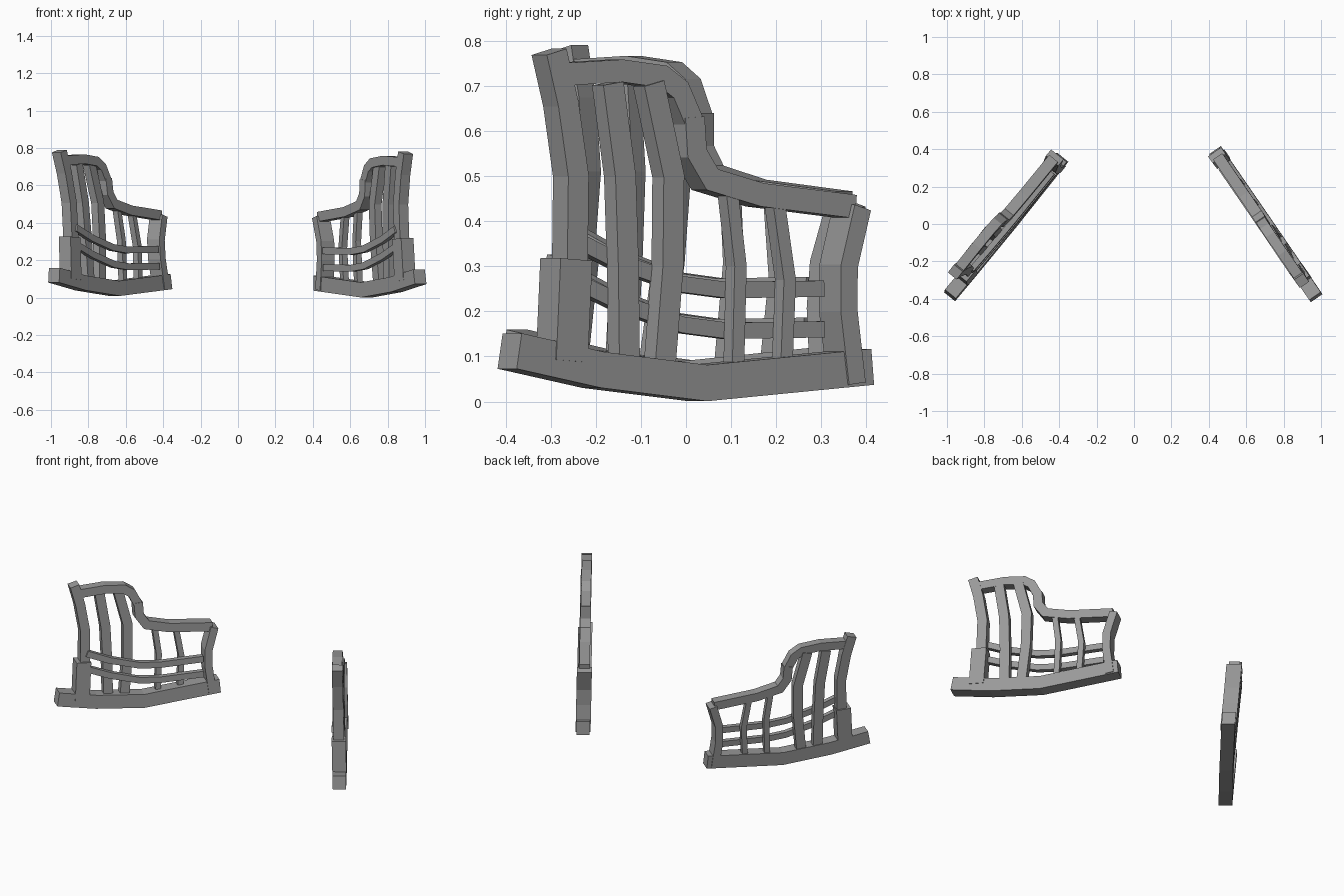
import bpy
from math import sin, cos, radians
from mathutils import Vector

cube = bpy.data.objects.get("Cube")
if cube:
    bpy.data.objects.remove(cube, do_unlink=True)

# One plain grey for all the woodwork
grey = bpy.data.materials.new("weathered grey")
grey.use_nodes = True
colour = (0.32, 0.32, 0.32, 1)
grey.diffuse_color = colour
grey.node_tree.nodes["Principled BSDF"].inputs["Base Color"].default_value = colour

# Parts in the panel plane: name, path (along, height), width, thickness, outward offset
PARTS = [
    ("bottom_beam", [(-.475, .112), (-.25, .07), (.03, .041), (.475, .077)], .08, .075, 0),
    ("tall_post", [(-.325, .1), (-.31, .32), (-.305, .5), (-.33, .66), (-.36, .775)], .055, .06, 0),
    ("tall_post_base", [(-.335, .09), (-.32, .315)], .085, .08, 0),
    ("top_rail", [(-.34, .725), (-.18, .733), (-.07, .72), (-.025, .69), (.01, .62)], .05, .055, 0),
    ("arm_rail", [(.01, .63), (.015, .55), (.055, .492), (.19, .458), (.44, .432)], .052, .06, 0),
    ("short_post", [(.43, .04), (.41, .2), (.412, .3), (.45, .43)], .045, .085, 0),
    ("wide_slat_outer", [(-.175, .08), (-.175, .3), (-.18, .5), (-.21, .705)], .055, .045, .01),
    ("wide_slat_inner", [(-.08, .07), (-.055, .3), (-.05, .5), (-.1, .705)], .055, .045, .01),
    ("thin_slat_inner", [(.12, .07), (.13, .3), (.11, .46)], .032, .035, .01),
    ("thin_slat_outer", [(.25, .07), (.262, .27), (.235, .44)], .032, .035, .01),
    ("upper_cross_rail", [(-.3, .365), (-.17, .31), (0, .26), (.12, .247), (.38, .25)], .036, .03, -.025),
    ("lower_cross_rail", [(-.3, .272), (-.17, .22), (0, .17), (.12, .157), (.38, .16)], .036, .03, -.025),
]


def sweep(name, path, width, depth, offset, place):
    """Sweep a rectangle along a path with mitred corners."""
    pts = [Vector(p) for p in path]
    verts, faces = [], []
    for i, p in enumerate(pts):
        before = (p - pts[i - 1]).normalized() if i else None
        after = (pts[i + 1] - p).normalized() if i < len(pts) - 1 else None
        d = ((before or after) + (after or before)).normalized()
        stretch = 1 / d.dot(before or after)
        side = Vector((-d.y, d.x)) * width / 2 * stretch
        for a, b in ((-1, -1), (1, -1), (1, 1), (-1, 1)):
            q = p + side * a
            verts.append(place(q.x, offset + b * depth / 2, q.y))
    for i in range(len(pts) - 1):
        for k in range(4):
            n = (k + 1) % 4
            faces.append((4 * i + k, 4 * i + n, 4 * i + 4 + n, 4 * i + 4 + k))
    last = 4 * (len(pts) - 1)
    faces += [(3, 2, 1, 0), tuple(last + k for k in range(4))]
    mesh = bpy.data.meshes.new(name)
    mesh.from_pydata(verts, [], faces)
    mesh.materials.append(grey)
    obj = bpy.data.objects.new(name, mesh)
    bpy.context.collection.objects.link(obj)
    # Consistent outward normals
    import bmesh
    bm = bmesh.new()
    bm.from_mesh(mesh)
    bmesh.ops.recalc_face_normals(bm, faces=bm.faces)
    bm.to_mesh(mesh)
    bm.free()


def panel(prefix, sign, centre, angle, lean, lift):
    """Stand a panel in place; lean tilts it outward with height."""
    c, s = cos(radians(angle)), sin(radians(angle))

    def place(along, out, z):
        out += lean * z
        return (sign * (centre[0] - along * c + out * s),
                centre[1] + along * s + out * c, z + lift)

    for name, path, width, depth, offset in PARTS:
        sweep(prefix + "_" + name, path, width, depth, offset, place)


panel("left", 1, (.705, .002), 55.5, -.02, 0)
panel("right", -1, (.678, -.018), 51.1, .085, .008)
